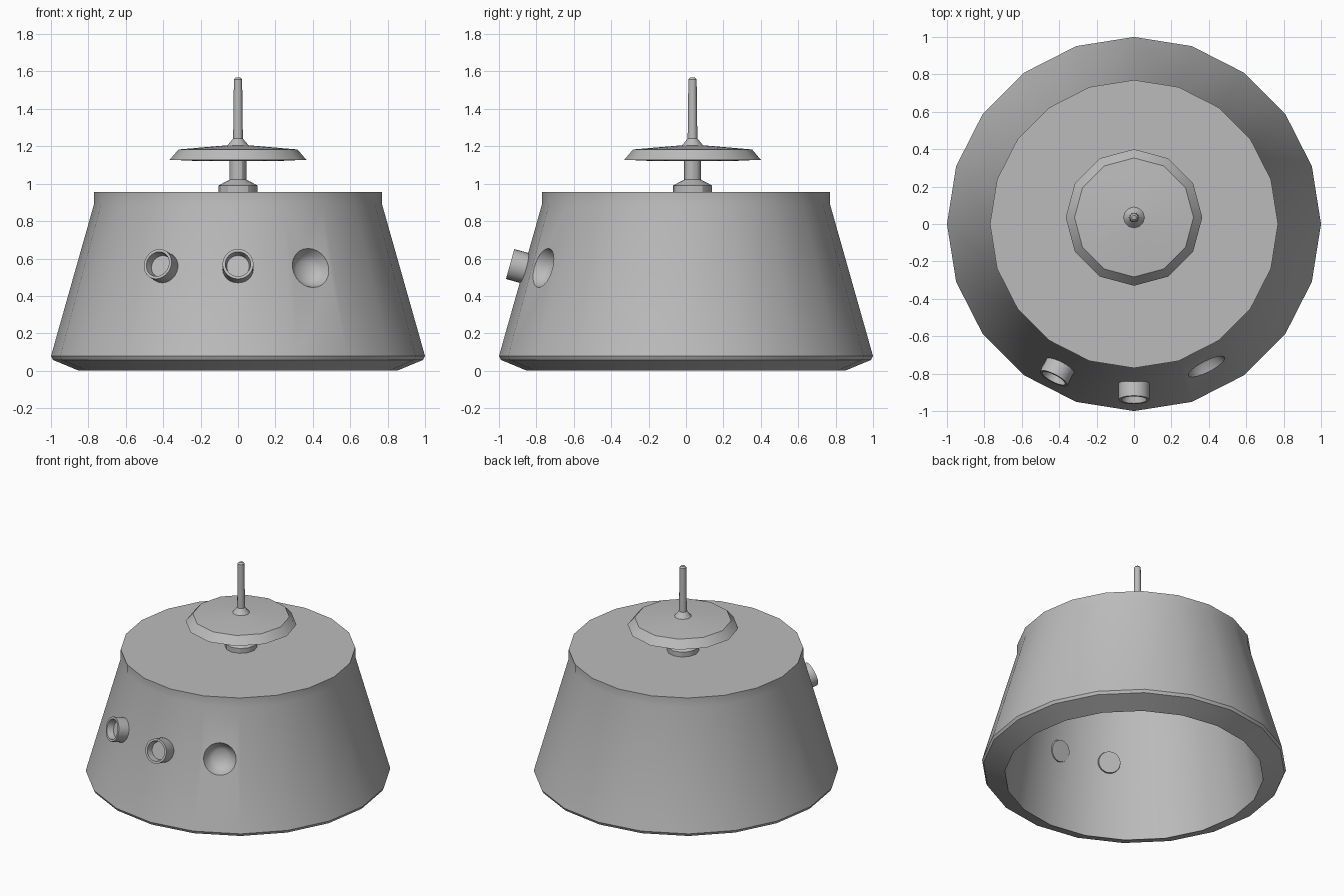
import bpy, math
from mathutils import Vector

cube = bpy.data.objects.get("Cube")
if cube:
    bpy.data.objects.remove(cube, do_unlink=True)

GREY = (0.5, 0.5, 0.5, 1.0)
grey = bpy.data.materials.new("plain grey")
grey.use_nodes = True
grey.diffuse_color = GREY
grey.node_tree.nodes["Principled BSDF"].inputs["Base Color"].default_value = GREY


def lathe(name, profile, sides, location=(0, 0, 0), axis=(0, 0, 1)):
    """Spin (radius, height) points around an axis; zero radius closes to a point."""
    turn = Vector(axis).to_track_quat('Z', 'Y')
    verts, rings, faces = [], [], []
    for r, z in profile:
        count = sides if r > 0 else 1
        rings.append([len(verts) + i % count for i in range(sides)])
        for i in range(count):
            a = math.tau * i / sides
            p = Vector((r * math.cos(a), r * math.sin(a), z))
            verts.append(turn @ p + Vector(location))
    for low, high in zip(rings, rings[1:]):
        for i in range(sides):
            j = (i + 1) % sides
            loop = list(dict.fromkeys((low[i], low[j], high[j], high[i])))
            faces.append(loop)
    mesh = bpy.data.meshes.new(name)
    mesh.from_pydata(verts, [], faces)
    mesh.materials.append(grey)
    obj = bpy.data.objects.new(name, mesh)
    bpy.context.collection.objects.link(obj)
    return obj


def activate(obj):
    bpy.ops.object.select_all(action='DESELECT')
    obj.select_set(True)
    bpy.context.view_layer.objects.active = obj


def smooth(obj, degrees=30):
    activate(obj)
    bpy.ops.object.shade_smooth_by_angle(angle=math.radians(degrees))


# Hollow tapered housing with a thin top, open underneath
body = lathe("housing", [(0, 0.935), (0.70, 0.935), (0.85, 0), (0.99, 0.058), (1, 0.078),
                         (0.77, 0.89), (0.77, 0.955), (0, 0.955)], 20)


# Place and outward direction of a fitting on the sloping wall
def wall_mount(degrees, radius):
    a = math.radians(degrees)
    out = Vector((math.sin(a), -math.cos(a), 0))
    return out * radius + Vector((0, 0, 0.55)), out + Vector((0, 0, 0.28))


# Bowl-shaped socket cut into the left of the front wall
spot, outward = wall_mount(27, 0.857)
cutter = lathe("socket_cutter", [(0, -0.075), (0.055, -0.073), (0.088, -0.045),
                                 (0.109, 0), (0.12, 0.04), (0, 0.04)], 24, spot, outward)
cutter.hide_render = True
cut = body.modifiers.new("socket", 'BOOLEAN')
cut.operation = 'DIFFERENCE'
cut.solver = 'EXACT'
cut.object = cutter
activate(body)
bpy.ops.object.modifier_apply(modifier=cut.name)
bpy.data.objects.remove(cutter, do_unlink=True)
smooth(body, 40)

# Two short tubes with recessed ends, passing through the wall
for name, degrees, radius in (("centre_tube", 0, 0.867), ("right_tube", -27.5, 0.857)):
    spot, outward = wall_mount(degrees, radius)
    smooth(lathe(name, [(0, -0.125), (0.072, -0.125), (0.083, -0.06), (0.083, 0.076),
                        (0.068, 0.076), (0.06, 0.03), (0, 0.03)], 24, spot, outward))

# Stem, disc and spike on top
centre = (0, 0.035, 0)
smooth(lathe("stem", [(0, 0.95), (0.105, 0.95), (0.105, 0.99), (0.045, 1.022),
                      (0.045, 1.13), (0, 1.13)], 12, centre))
smooth(lathe("disc", [(0, 1.122), (0.23, 1.122), (0.365, 1.128), (0.318, 1.183),
                      (0.06, 1.205), (0, 1.205)], 12, centre))
smooth(lathe("spike", [(0, 1.2), (0.06, 1.2), (0.026, 1.242), (0.022, 1.558),
                       (0.012, 1.568), (0, 1.568)], 12, centre))
